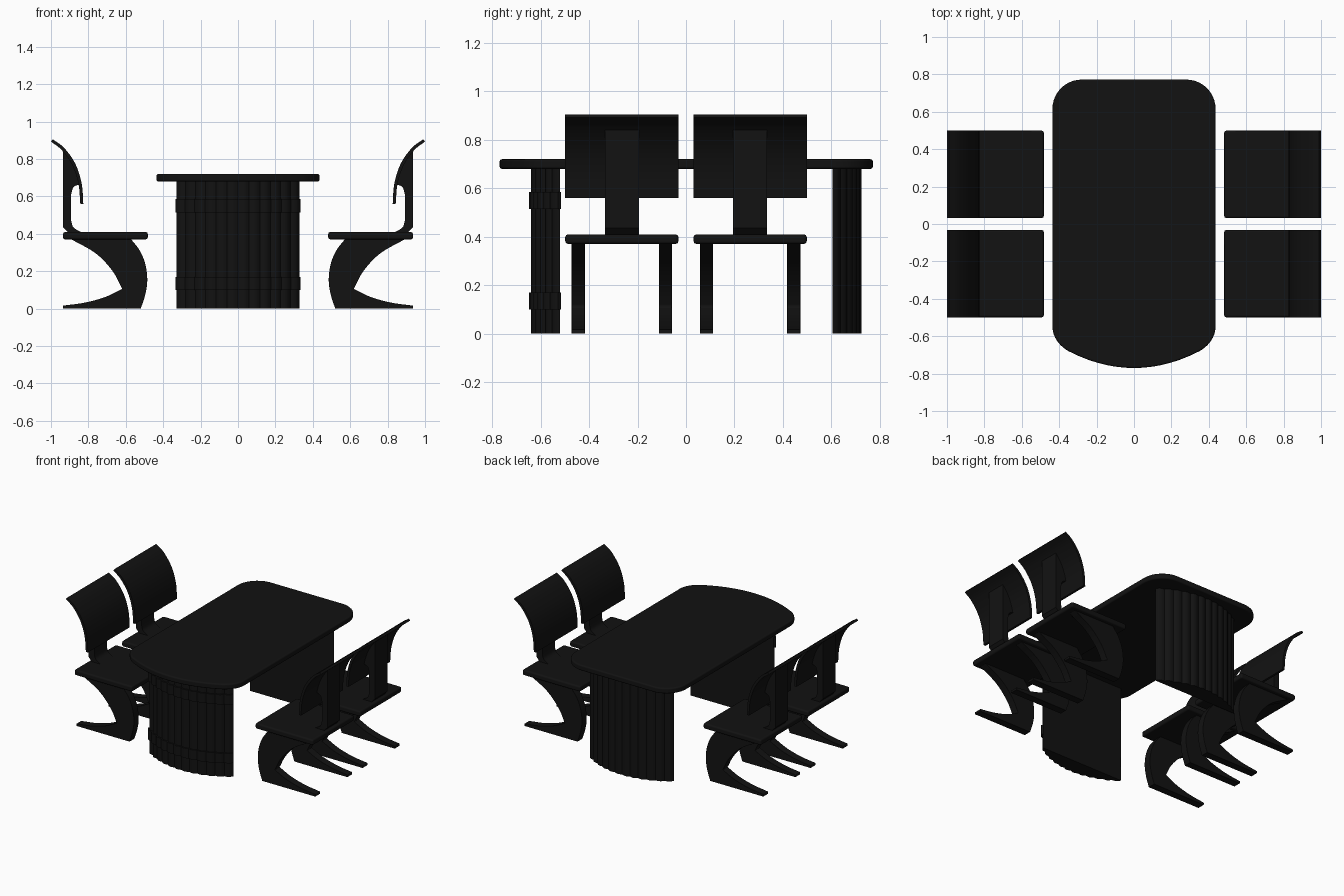
import bpy, bmesh, math
from mathutils import Vector

if "Cube" in bpy.data.objects:
    bpy.data.objects.remove(bpy.data.objects["Cube"])

black = bpy.data.materials.new("black")
black.diffuse_color = (0.006, 0.006, 0.006, 1)
black.use_nodes = True
black.node_tree.nodes["Principled BSDF"].inputs["Base Color"].default_value = black.diffuse_color


def prism(name, pts, plane, lo, hi, bevel=0, segments=2):
    """Extrude a closed 2D outline: 'xy' along z, 'xz' along y."""
    bm = bmesh.new()
    rings = []
    for d in (lo, hi):
        rings.append([bm.verts.new((a, b, d) if plane == 'xy' else (a, d, b)) for a, b in pts])
    bm.faces.new(rings[0])
    bm.faces.new(rings[1])
    n = len(pts)
    for i in range(n):
        j = (i + 1) % n
        bm.faces.new((rings[0][i], rings[0][j], rings[1][j], rings[1][i]))
    bmesh.ops.recalc_face_normals(bm, faces=bm.faces)
    mesh = bpy.data.meshes.new(name)
    bm.to_mesh(mesh)
    bm.free()
    mesh.materials.append(black)
    ob = bpy.data.objects.new(name, mesh)
    bpy.context.collection.objects.link(ob)
    bpy.ops.object.select_all(action='DESELECT')
    ob.select_set(True)
    bpy.context.view_layer.objects.active = ob
    bpy.ops.object.shade_smooth_by_angle(angle=math.radians(32))
    if bevel:
        m = ob.modifiers.new("edge", 'BEVEL')
        m.width, m.segments = bevel, segments
        m.limit_method, m.angle_limit = 'ANGLE', math.radians(50)
        m.harden_normals = True
    return ob


def spline(pts, steps=6):
    """Smooth open curve through the points."""
    p = [Vector(q) for q in pts]
    p = [2 * p[0] - p[1]] + p + [2 * p[-1] - p[-2]]
    out = []
    for i in range(1, len(p) - 2):
        a, b, c, d = p[i - 1:i + 3]
        for k in range(steps):
            t = k / steps
            out.append(0.5 * (2 * b + (c - a) * t + (2 * a - 5 * b + 4 * c - d) * t * t
                              + (3 * b - a - 3 * c + d) * t ** 3))
    return [tuple(v) for v in out] + [tuple(p[-2])]


# Table top: rounded back corners, bowed front edge
def corner(p0, c, p1, n=10, w=0.707):
    out = []
    for k in range(n + 1):
        t = k / n
        a, b, d = (1 - t) ** 2, 2 * w * t * (1 - t), t * t
        s = a + b + d
        out.append(tuple((a * p0[i] + b * c[i] + d * p1[i]) / s for i in (0, 1)))
    return out


half = corner((0.28, 0.772), (0.436, 0.772), (0.436, 0.616))
half += corner((0.436, -0.55), (0.436, -0.632), (0.35, -0.68), w=0.85)
half += [(x, -0.77 + 0.09 * (x / 0.35) ** 2) for x in (0.3, 0.25, 0.2, 0.15, 0.1, 0.05)]
outline = half + [(0, -0.77)] + [(-x, y) for x, y in reversed(half)]
prism("table_top", outline, 'xy', 0.68, 0.72, 0.01, 3)


# Reeded pedestals: circular segment with half-round reeds on the bowed side
def reeds(offset, count=12, sub=8):
    W, S = 0.328, 0.11
    R = (W * W + S * S) / (2 * S)
    half_angle = math.asin(W / R)
    out = []
    for k in range(count * sub + 1):
        a = half_angle * (2 * k / (count * sub) - 1)
        r = R + offset + 0.01 * abs(math.sin(math.pi * k / sub))
        out.append((r * math.sin(a), r * math.cos(a) - (R - S)))
    return out


for side, base, name in ((-1, 0.52, "front"), (1, 0.605, "back")):
    prism(name + "_pedestal", [(x, side * (base + y)) for x, y in reeds(0)], 'xy', 0, 0.682)

# Raised bands around the front pedestal
for z0, z1, name in ((0.10, 0.17, "lower"), (0.515, 0.585, "upper")):
    strip = reeds(0.01) + list(reversed(reeds(-0.004)))
    prism(name + "_band", [(x, -0.52 - y) for x, y in strip], 'xy', z0, z1)

# Chair side profiles (x outward, z up)
leg = spline([(0.575, 0.375), (0.525, 0.31), (0.495, 0.235), (0.485, 0.15), (0.497, 0.07), (0.52, 0.0)])
leg += [(0.936, 0.0), (0.936, 0.015)]
leg += spline([(0.936, 0.016), (0.82, 0.032), (0.71, 0.062), (0.62, 0.105)])
leg += spline([(0.62, 0.106), (0.67, 0.20), (0.76, 0.295), (0.89, 0.37)])
leg += [(0.89, 0.375)]

face = spline([(0.99, 0.905), (0.93, 0.86), (0.87, 0.775), (0.836, 0.67), (0.827, 0.56)])
rear = spline([(1.0, 0.893), (0.943, 0.848), (0.886, 0.767), (0.853, 0.667), (0.843, 0.56)])

spine = spline([(0.936, 0.854), (0.876, 0.77), (0.843, 0.662)])
spine += spline([(0.855, 0.662), (0.881, 0.648), (0.892, 0.61)])
spine += spline([(0.892, 0.47), (0.88, 0.435), (0.838, 0.408)])
spine += [(0.91, 0.408), (0.936, 0.437)]

# Four chairs facing the table
for sx, xn in ((-1, "left"), (1, "right")):
    for cy, yn in ((-0.265, "front"), (0.265, "back")):
        tag = f"{yn}_{xn}_chair_"

        def part(name, pts, y0, y1, bevel=0):
            prism(tag + name, [(sx * x, z) for x, z in pts], 'xz', cy + y0, cy + y1, bevel)

        part("seat", [(0.482, 0.37), (0.936, 0.37), (0.936, 0.41), (0.482, 0.41)], -0.234, 0.234, 0.012)
        part("backrest", face + rear[::-1], -0.234, 0.234)
        part("spine", spine, -0.07, 0.07)
        for y, n in ((-0.18, "near_leg"), (0.18, "far_leg")):
            part(n, leg, y - 0.027, y + 0.027, 0.006)
